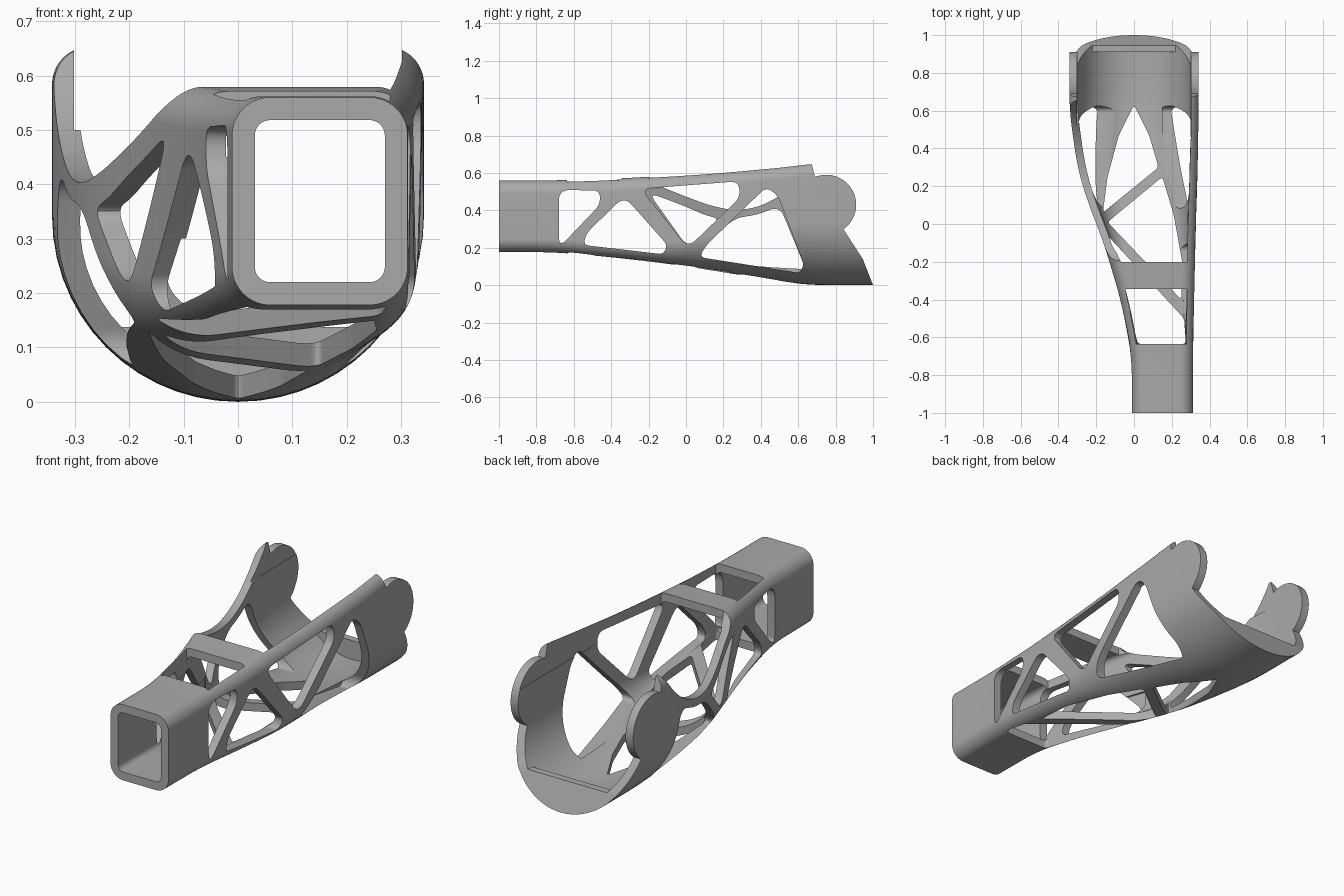
import bpy
import math
from mathutils import Vector

cube = bpy.data.objects.get("Cube")
if cube:
    bpy.data.objects.remove(cube, do_unlink=True)

WALL = 0.042

grey = bpy.data.materials.new("mid grey")
grey.use_nodes = True
GREY = (0.4, 0.4, 0.4, 1)
grey.diffuse_color = GREY
grey.node_tree.nodes["Principled BSDF"].inputs["Base Color"].default_value = GREY

# Shell stations: y, left x, right x, bottom z, top z, bottom corner radius
STATIONS = [
    (-1.3, -.01, .312, .18, .56, .07),
    (-.7, -.012, .312, .176, .56, .07),
    (-.4, -.07, .318, .15, .568, .075),
    (-.1, -.16, .325, .115, .585, .11),
    (.13, -.25, .332, .08, .6, .19),
    (.3, -.3, .337, .053, .615, .26),
    (.6, -.342, .342, .006, .645, .338),
    (.7, -.342, .342, 0, .66, .341),
    (1.5, -.342, .342, 0, .66, .341),
]


def lerp_station(y):
    for a, b in zip(STATIONS, STATIONS[1:]):
        if y <= b[0]:
            t = (y - a[0]) / (b[0] - a[0])
            return [p + (q - p) * t for p, q in zip(a, b)][1:]
    return STATIONS[-1][1:]


def station(y, span=0.1, taps=9):
    """Interpolated section values, averaged over a span so the loft is fair."""
    rows = [lerp_station(y + span * (2 * i / (taps - 1) - 1)) for i in range(taps)]
    return [sum(col) / taps for col in zip(*rows)]


def section(y, inset, steps=14):
    """Rounded box outline at y, shrunk by inset."""
    x0, x1, z0, z1, low = station(y)
    x0, x1, z0, z1 = x0 + inset, x1 - inset, z0 + inset, z1 - inset
    low, top = low - inset, 0.07 - inset
    corners = [(x1 - low, z0 + low, low, -90), (x1 - top, z1 - top, top, 0),
               (x0 + top, z1 - top, top, 90), (x0 + low, z0 + low, low, 180)]
    ring = []
    for cx, cz, r, start in corners:
        for i in range(steps + 1):
            a = math.radians(start + 90 * i / steps)
            ring.append((cx + r * math.cos(a), y, cz + r * math.sin(a)))
    return ring


def make(name, verts, faces):
    mesh = bpy.data.meshes.new(name)
    mesh.from_pydata(verts, [], faces)
    mesh.materials.append(grey)
    obj = bpy.data.objects.new(name, mesh)
    bpy.context.scene.collection.objects.link(obj)
    bpy.context.view_layer.objects.active = obj
    bpy.ops.object.select_all(action='DESELECT')
    obj.select_set(True)
    bpy.ops.object.mode_set(mode='EDIT')
    bpy.ops.mesh.select_all(action='SELECT')
    bpy.ops.mesh.normals_make_consistent(inside=False)
    bpy.ops.object.mode_set(mode='OBJECT')
    return obj


def loft(name, rings):
    n = len(rings[0])
    verts = [p for ring in rings for p in ring]
    faces = [(k * n + i, k * n + (i + 1) % n, (k + 1) * n + (i + 1) % n, (k + 1) * n + i)
             for k in range(len(rings) - 1) for i in range(n)]
    faces += [tuple(range(n)), tuple(range(len(verts) - n, len(verts)))]
    return make(name, verts, faces)


def rounded(points, radius, steps=6):
    """Polygon with its corners softened by short curves."""
    out = []
    pts = [Vector(p) for p in points]
    for i, p in enumerate(pts):
        a, b = pts[i - 1] - p, pts[(i + 1) % len(pts)] - p
        cut = min(radius, a.length * .49, b.length * .49)
        a, b = p + a.normalized() * cut, p + b.normalized() * cut
        for s in range(steps + 1):
            t = s / steps
            out.append(tuple(a * (1 - t) ** 2 + p * 2 * t * (1 - t) + b * t * t))
    return out


def prism(name, points, axis, lo, hi):
    """Extrude a 2D outline along x (points are y, z), y (x, z) or z (x, y)."""
    place = {'x': lambda p, d: (d, p[0], p[1]),
             'y': lambda p, d: (p[0], d, p[1]),
             'z': lambda p, d: (p[0], p[1], d)}[axis]
    return loft(name, [[place(p, d) for p in points] for d in (lo, hi)])


def carve(target, cutter, keep=False):
    cutter.hide_render = True
    mod = target.modifiers.new("cut", 'BOOLEAN')
    mod.operation, mod.solver, mod.object = 'DIFFERENCE', 'EXACT', cutter
    bpy.context.view_layer.objects.active = target
    bpy.ops.object.modifier_apply(modifier=mod.name)
    if not keep:
        bpy.data.objects.remove(cutter, do_unlink=True)


# Hollow shell: square tube lofted into a round-bottomed cradle
rows = [-1 + 2.1 * i / 70 for i in range(71)]
shell = loft("lattice_shell", [section(y, 0) for y in rows])
inner_rows = [-1.1] + rows + [1.2]
carve(shell, loft("cavity", [section(y, WALL) for y in inner_rows]))

# Open top behind the bridge, and the hatch in front of it
carve(shell, prism("top_opening", [(-.07, -.2), (.28, -.2), (.302, .5), (.302, 1.3),
                                   (-.302, 1.3), (-.302, .3)], 'z', .5, .9))
carve(shell, prism("top_hatch", [(.012, -.635), (.278, -.635), (.28, -.345),
                                 (-.045, -.345)], 'z', .45, .9))

# Dipped rim on the right side
dip = [(-.2, .9), (-.2, .565), (-.13, .525), (.02, .465), (.13, .425), (.25, .4),
       (.36, .41), (.47, .455), (.57, .53), (.67, .655), (.67, .9)]
carve(shell, prism("rim_dip", rounded(dip, .06), 'x', -1, 0))

# Truss windows in the side walls
front_window = [(-.68, .2), (-.68, .51), (-.46, .505), (-.46, .43)]
low_window = [(-.55, .215), (-.53, .28), (-.33, .475), (-.1, .215), (-.12, .165)]
left_windows = [front_window, low_window,
                [(-.24, .515), (.28, .555), (.29, .47), (.01, .2)],
                [(.07, .15), (.11, .215), (.43, .525), (.49, .48), (.63, .11), (.61, .065)]]
right_windows = [front_window, low_window,
                 [(-.2, .495), (0, .42), (.1, .375), (.18, .355), (.01, .2)],
                 [(.07, .15), (.11, .215), (.26, .36), (.38, .375), (.5, .425),
                  (.63, .11), (.61, .065)]]
for outlines, lo, hi in ((left_windows, .15, 1), (right_windows, -1, .08)):
    for outline in outlines:
        carve(shell, prism("window", rounded(outline, .06), 'x', lo, hi))

# Truss windows in the floor
floor_windows = [
    [(0, .63), (-.08, .47), (-.14, .25), (-.165, .06), (.13, .3), (.08, .47)],
    [(-.14, .01), (.15, .25), (.21, .05), (.255, -.2), (.25, -.4)],
    [(.02, -.635), (.275, -.635), (.265, -.5), (-.15, -.05), (-.06, -.3)],
]
for outline in floor_windows:
    carve(shell, prism("floor_window", rounded(outline, .02), 'z', -.1, .3))

# Low end wall closing the bottom of the cradle
half = math.acos((.342 - .138) / .32)
arc = [half * (2 * i / 24 - 1) for i in range(25)]
end_wall = prism("end_wall", [(.32 * math.sin(a), .342 - .32 * math.cos(a)) for a in arc],
                 'y', .91, 1.1)

# Back outline: rim tip, round ears and sloped end
ear = [math.radians(112 - 167 * i / 32) for i in range(33)]
back = [(.67, .9), (.67, .655)]
back += [(.75 + .16 * math.cos(a), .43 + .16 * math.sin(a)) for a in ear]
back += [(.945, .14), (1, 0), (1.03, -.1), (1.5, -.1), (1.5, .9)]
back_cutter = prism("back_cutter", back, 'x', -1, 1)
carve(end_wall, back_cutter, keep=True)
carve(shell, back_cutter)

# Smooth curved walls, keep cut edges sharp
for obj in (shell, end_wall):
    bpy.ops.object.select_all(action='DESELECT')
    obj.select_set(True)
    bpy.context.view_layer.objects.active = obj
    bpy.ops.object.shade_smooth_by_angle(angle=math.radians(30))
